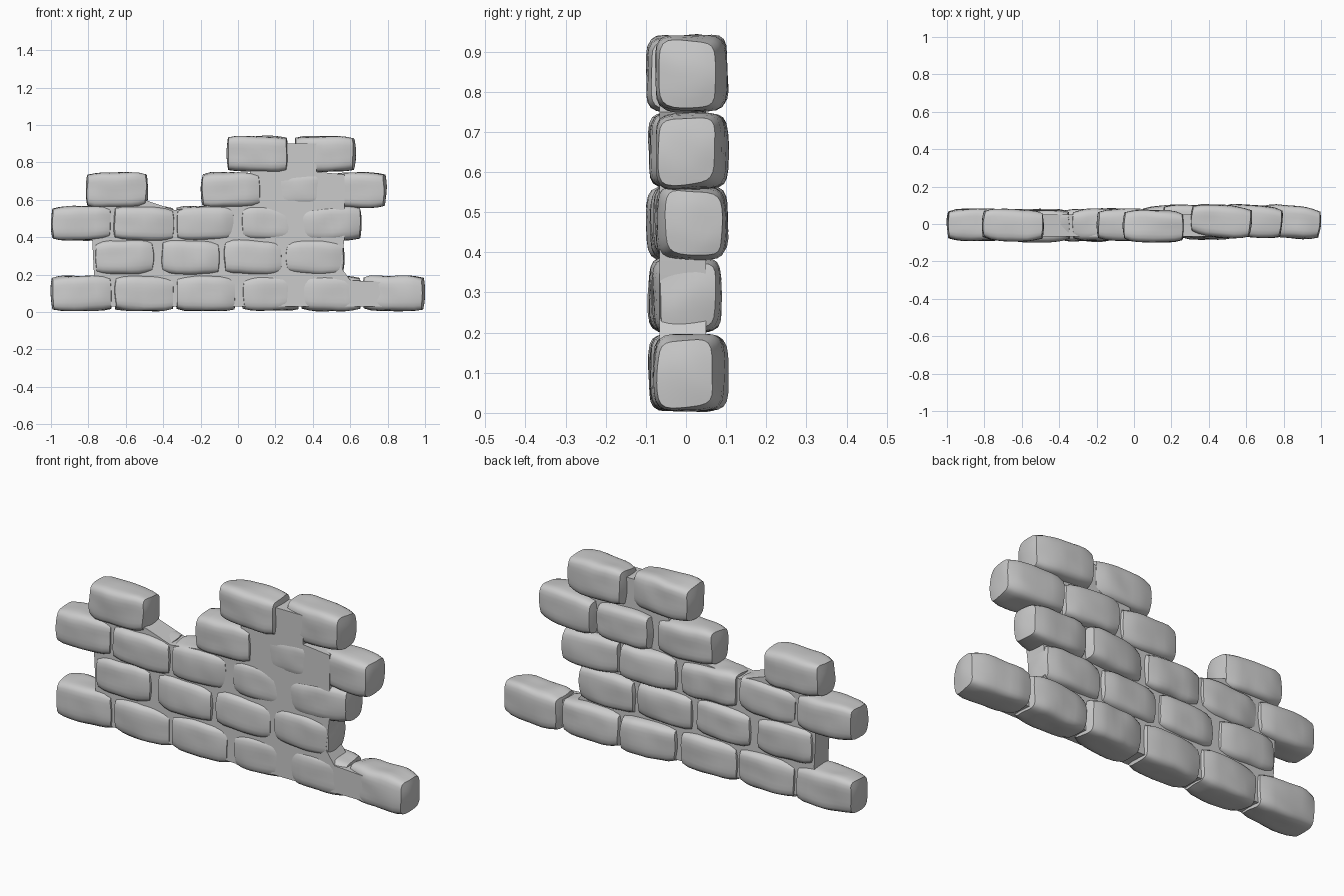
import bpy, bmesh, random
from mathutils import Vector, Matrix, noise

if "Cube" in bpy.data.objects:
    bpy.data.objects.remove(bpy.data.objects["Cube"])

random.seed(4)


def finish(bm, name, angle=0.7):
    bmesh.ops.recalc_face_normals(bm, faces=bm.faces)
    me = bpy.data.meshes.new(name)
    bm.to_mesh(me)
    bm.free()
    ob = bpy.data.objects.new(name, me)
    bpy.context.collection.objects.link(ob)
    bpy.ops.object.select_all(action='DESELECT')
    ob.select_set(True)
    bpy.context.view_layer.objects.active = ob
    bpy.ops.object.shade_smooth_by_angle(angle=angle)
    return ob


# Worn rounded stone: subdivided cube pulled towards a superellipsoid
def stone(name, x0, x1, z0, z1, y, rot):
    bm = bmesh.new()
    bmesh.ops.create_cube(bm, size=2)
    bmesh.ops.subdivide_edges(bm, edges=bm.edges, cuts=7, use_grid_fill=True)
    half = Vector(((x1 - x0) / 2, 0.086, (z1 - z0) / 2))
    seed = Vector([random.uniform(-50, 50) for _ in range(3)])
    flip = random.choice((-1, 1))
    for v in bm.verts:
        c = v.co.copy()
        biggest = max(abs(c.y), abs(c.z))
        if biggest > 1e-4:
            yz = (abs(c.y / biggest) ** 5 + abs(c.z / biggest) ** 5) ** 0.2
            c.y /= yz
            c.z /= yz
        end = abs(c.x) ** 4
        c.x *= 1 - 0.05 * (c.y ** 2 + c.z ** 2)
        c.y *= 1 - 0.19 * end
        c.z *= 1 - 0.13 * end
        p = Vector((c.x * half.x, c.y * half.y, c.z * half.z))
        p.z += 0.006 * flip * c.x * c.y
        p += 0.006 * noise.noise_vector(p * 11 + seed)
        v.co = p
    m = Matrix.Translation(((x0 + x1) / 2, y, (z0 + z1) / 2)) @ Matrix.Rotation(rot, 4, 'Z')
    bm.transform(m)
    finish(bm, name)


# Courses: (bottom, top, [(left, right, y offset, turn), ...])
courses = [
    (0.005, 0.195, [(-1.0, -0.67, -0.004, 0), (-0.665, -0.34, -0.006, 0.03),
                    (-0.335, -0.01, -0.004, 0.03), (0.015, 0.33, 0.012, 0.09),
                    (0.335, 0.66, 0.012, 0.04), (0.665, 1.0, 0.012, -0.09)]),
    (0.2, 0.385, [(-0.77, -0.445, -0.006, 0), (-0.415, -0.095, -0.008, 0),
                  (-0.08, 0.24, -0.004, 0.03), (0.25, 0.57, 0.002, 0.02)]),
    (0.382, 0.565, [(-1.0, -0.675, -0.004, 0), (-0.67, -0.34, -0.012, 0.03),
                    (-0.335, -0.015, -0.002, 0.03), (0.01, 0.33, 0.012, 0.09),
                    (0.335, 0.66, 0.012, 0.04)]),
    (0.56, 0.745, [(-0.815, -0.48, -0.006, -0.03), (-0.2, 0.125, -0.006, 0),
                   (0.15, 0.465, 0.016, -0.04), (0.47, 0.795, 0.015, -0.09)]),
    (0.75, 0.94, [(-0.06, 0.27, -0.012, -0.03), (0.3, 0.63, 0.015, -0.08)]),
]
for r, (z0, z1, row) in enumerate(courses):
    for i, (x0, x1, y, rot) in enumerate(row):
        stone(f"stone_row{r + 1}_{i + 1}", x0, x1, z0, z1, y, rot)

# Mortar core: stepped slab showing between the stones
outline = [(-0.82, 0.03), (0.77, 0.03), (0.77, 0.16), (0.6, 0.17), (0.55, 0.24),
           (0.57, 0.4), (0.57, 0.735), (0.42, 0.75), (0.42, 0.9), (0.1, 0.9),
           (0.06, 0.73), (-0.1, 0.71), (-0.15, 0.57), (-0.34, 0.545),
           (-0.5, 0.6), (-0.72, 0.6), (-0.78, 0.4), (-0.77, 0.2)]
bm = bmesh.new()
face = bm.faces.new([bm.verts.new((x, -0.066, z)) for x, z in outline])
ext = bmesh.ops.extrude_face_region(bm, geom=[face])
bmesh.ops.translate(bm, vec=(0, 0.116, 0),
                    verts=[e for e in ext['geom'] if isinstance(e, bmesh.types.BMVert)])
finish(bm, "mortar", 0.5)
